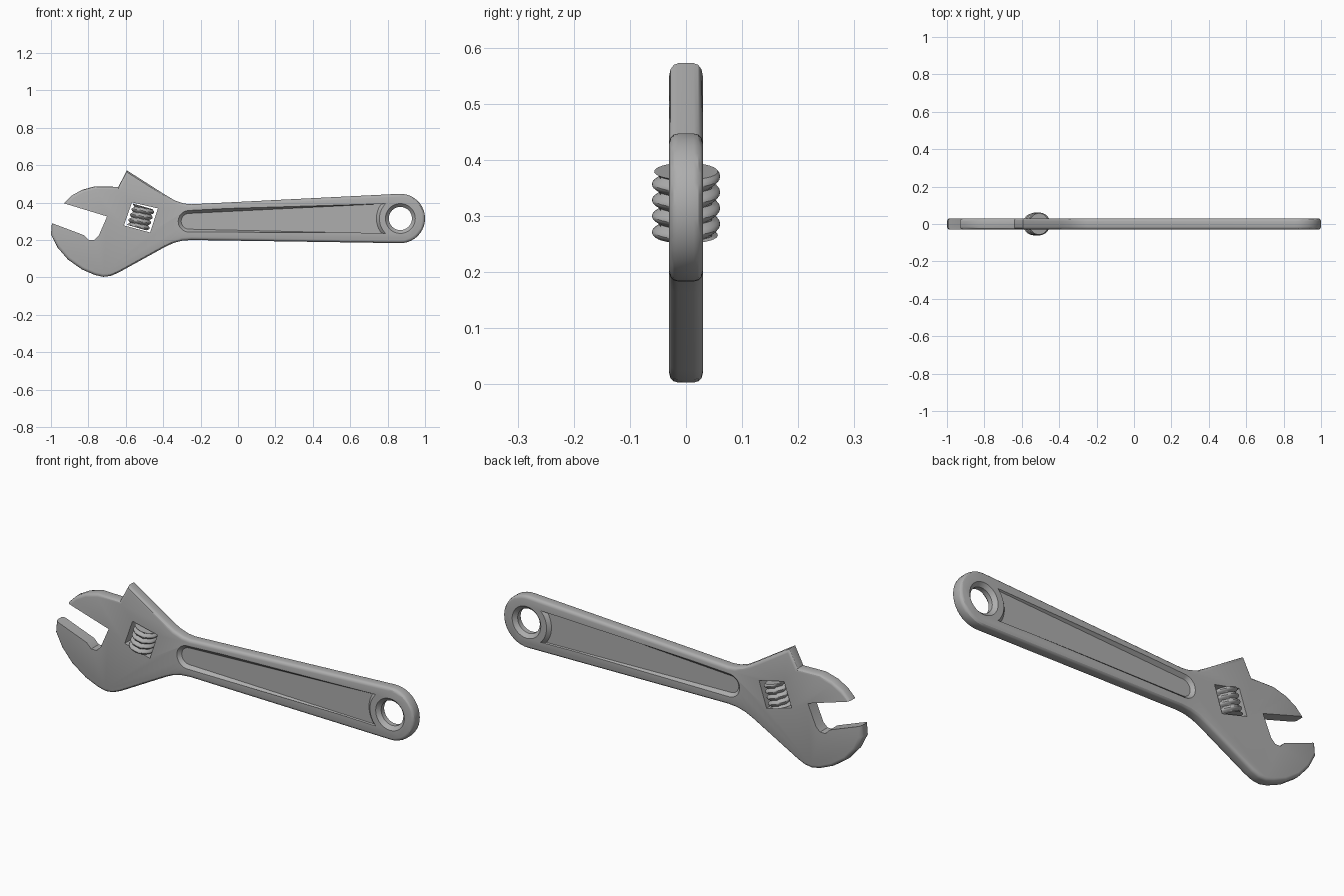
import bpy
import bmesh
from math import sin, cos, pi, radians
from mathutils import Matrix, Vector

if "Cube" in bpy.data.objects:
    bpy.data.objects.remove(bpy.data.objects["Cube"])

HALF = 0.03                    # half the thickness of the forging
EYE = (0.868, 0.315)           # centre of the hanging hole
steel = bpy.data.materials.new("steel_grey")
steel.use_nodes = True
GREY = (0.42, 0.42, 0.42, 1)
steel.diffuse_color = GREY
steel.node_tree.nodes["Principled BSDF"].inputs["Base Color"].default_value = GREY


def arc(centre, r, start, end, n):
    steps = [radians(start + (end - start) * i / n) for i in range(n + 1)]
    return [(centre[0] + r * cos(a), centre[1] + r * sin(a)) for a in steps]


def add_object(name, bm):
    bmesh.ops.recalc_face_normals(bm, faces=bm.faces)
    mesh = bpy.data.meshes.new(name)
    bm.to_mesh(mesh)
    bm.free()
    mesh.materials.append(steel)
    ob = bpy.data.objects.new(name, mesh)
    bpy.context.collection.objects.link(ob)
    return ob


def loft(levels):
    """Solid through matching outlines, each given as (y, [(x, z), ...])."""
    bm = bmesh.new()
    rings = [[bm.verts.new((x, y, z)) for x, z in pts] for y, pts in levels]
    for a, b in zip(rings, rings[1:]):
        for i in range(len(a)):
            j = (i + 1) % len(a)
            bm.faces.new((a[i], a[j], b[j], b[i]))
    bm.faces.new(rings[0])
    bm.faces.new(rings[-1])
    bmesh.ops.recalc_face_normals(bm, faces=bm.faces)
    return bm


def smooth(ob):
    bpy.ops.object.select_all(action='DESELECT')
    ob.select_set(True)
    bpy.context.view_layer.objects.active = ob
    bpy.ops.object.shade_smooth_by_angle(angle=radians(30))


def cut(ob, cutter):
    cutter.hide_render = True
    bpy.context.view_layer.objects.active = ob
    mod = ob.modifiers.new("cut", 'BOOLEAN')
    mod.operation = 'DIFFERENCE'
    mod.solver = 'EXACT'
    mod.object = cutter
    bpy.ops.object.modifier_apply(modifier=mod.name)
    bpy.data.objects.remove(cutter)


# Wrench silhouette: mouth between the jaws, then the rest of the outline
mouth = [(-.93, .396), (-.70, .326), (-.745, .222), (-.768, .2),
         (-.797, .2), (-.822, .225), (-.995, .29)]
lower = [(-1, .23), (-.965, .16), (-.91, .096), (-.835, .043), (-.765, .013),
         (-.72, .003), (-.68, .008), (-.64, .025), (-.39, .163), (-.345, .184),
         (-.30, .196), (-.25, .2)]
upper = [(-.25, .391), (-.29, .395), (-.34, .412), (-.39, .442), (-.594, .572),
         (-.64, .484), (-.765, .487), (-.834, .468), (-.888, .438)]
outline = mouth + lower + arc(EYE, .132, -92, 94, 20) + upper
bm = loft([(-HALF, outline), (HALF, outline)])
sharp = {(round(x, 3), round(z, 3)) for x, z in mouth}
rim = [e for e in bm.edges
       if abs(e.verts[0].co.y - e.verts[1].co.y) < .001
       and not all((round(v.co.x, 3), round(v.co.z, 3)) in sharp for v in e.verts)]
bmesh.ops.bevel(bm, geom=rim, offset=.016, segments=3, profile=.5,
                affect='EDGES', clamp_overlap=False)
body = add_object("wrench_body", bm)

# Window for the adjusting screw
window = [(-.567, .401), (-.428, .369), (-.47, .24), (-.61, .278)]
cut(body, add_object("window_cutter", loft([(-.1, window), (.1, window)])))

# Hanging hole with a countersunk rim on both faces
hole = [(y, arc(EYE, r, 0, 348.75, 31)) for y, r in
        ((-.04, .09), (-.012, .062), (.012, .062), (.04, .09))]
cut(body, add_object("hole_cutter", loft(hole)))


# Sloping recess along the handle on both faces
def recess(grow):
    left = arc((-.262, .3), .042 + grow, 95, 267, 10)
    boss = arc(EYE, .128 - grow, 219 + grow * 400, 141 - grow * 400, 12)
    return left + boss


for side in (-1, 1):
    levels = [(side * .014, recess(0)), (side * .034, recess(.02))]
    cut(body, add_object("recess_cutter", loft(levels)))
smooth(body)

# Adjusting screw: helical ridges around an axis across the jaw
SEG, ROWS, TURNS, LENGTH = 32, 32, 4, .118
bm = bmesh.new()
grid = []
for i in range(ROWS + 1):
    t = i / ROWS
    row = []
    for j in range(SEG):
        a = 2 * pi * j / SEG
        r = .046 + .015 * abs(sin(pi * TURNS * t - a / 2))
        row.append(bm.verts.new((r * cos(a), r * sin(a), (t - .5) * LENGTH)))
    grid.append(row)
for a, b in zip(grid, grid[1:]):
    for j in range(SEG):
        k = (j + 1) % SEG
        bm.faces.new((a[j], a[k], b[k], b[j]))
bm.faces.new(grid[0])
bm.faces.new(grid[-1])
place = Matrix.Translation(Vector((-.519, 0, .321))) @ Matrix.Rotation(radians(16), 4, 'Y')
bm.transform(place)
smooth(add_object("adjusting_screw", bm))
